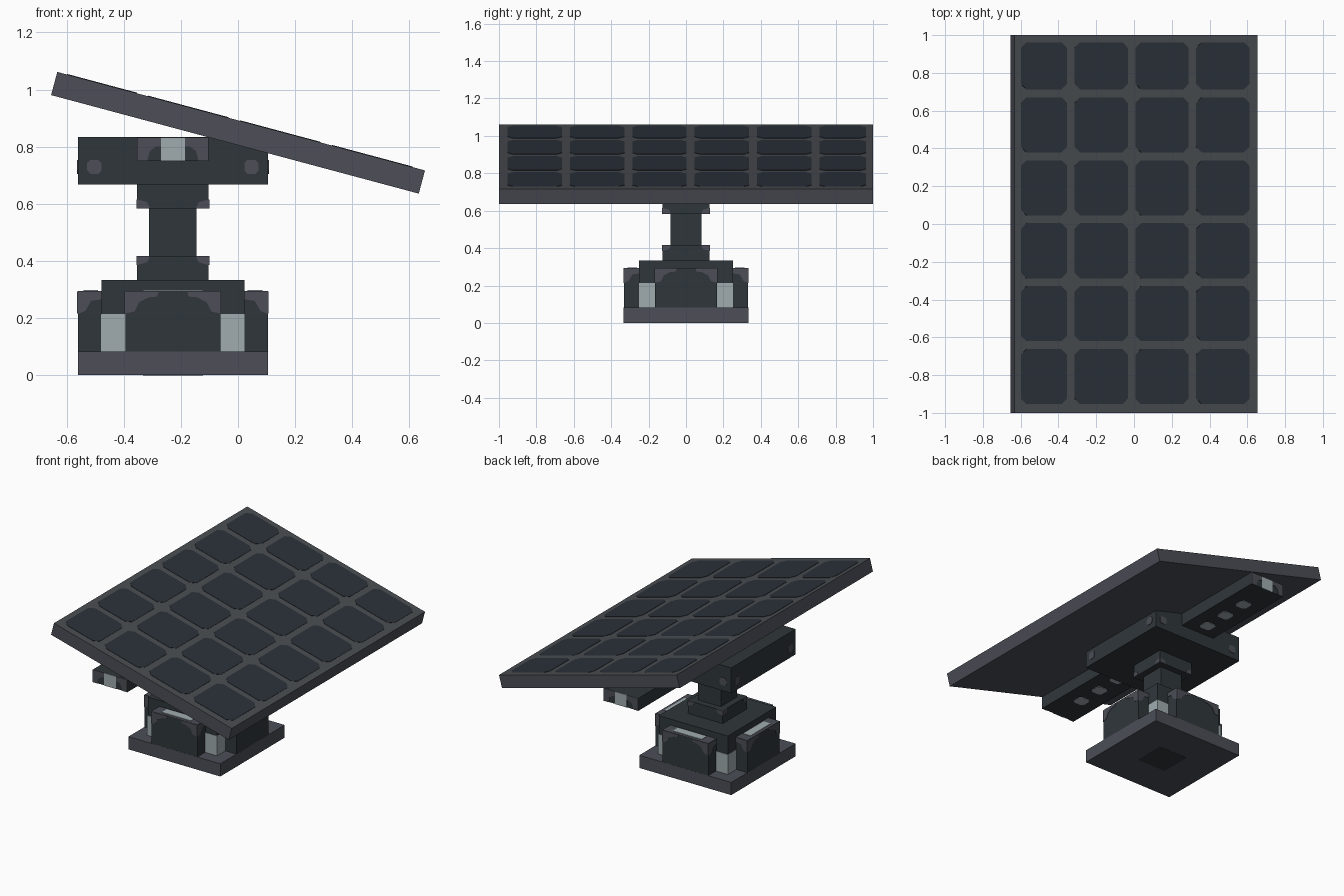
import bpy, bmesh, math
from mathutils import Matrix, Vector

if "Cube" in bpy.data.objects:
    bpy.data.objects.remove(bpy.data.objects["Cube"])

CX = -0.228          # axis of the pedestal
Q = math.pi / 2
T = Matrix.Translation
R = Matrix.Rotation


def material(name, rgb):
    m = bpy.data.materials.new(name)
    m.diffuse_color = (*rgb, 1)
    m.use_nodes = True
    m.node_tree.nodes["Principled BSDF"].inputs["Base Color"].default_value = m.diffuse_color
    return m


DARK = material("dark slate", (0.028, 0.037, 0.042))
GREY = material("purple grey", (0.072, 0.076, 0.095))
LIGHT = material("pale steel", (0.35, 0.41, 0.43))
CELL = material("solar cell blue", (0.024, 0.032, 0.042))
FRAME = material("panel frame grey", (0.068, 0.075, 0.083))


def finish(name, bm, mat):
    bmesh.ops.recalc_face_normals(bm, faces=bm.faces)
    me = bpy.data.meshes.new(name)
    bm.to_mesh(me)
    bm.free()
    me.materials.append(mat)
    ob = bpy.data.objects.new(name, me)
    bpy.context.collection.objects.link(ob)
    return ob


def boxes(name, mat, items):
    """items: (size, matrix) pairs joined in one object"""
    bm = bmesh.new()
    for size, m in items:
        bmesh.ops.create_cube(bm, size=1, matrix=m @ Matrix.Diagonal((*size, 1)))
    return finish(name, bm, mat)


def block(name, mat, half, z0, z1, half_y=None):
    hy = half_y or half
    return boxes(name, mat, [((2 * half, 2 * hy, z1 - z0), T((CX, 0, (z0 + z1) / 2)))])


def plates(name, mat, items, t=0.003):
    """items: (outline in u,v, matrix) pairs, raised along local z"""
    bm = bmesh.new()
    for pts, m in items:
        lo = [bm.verts.new(m @ Vector((u, v, -t))) for u, v in pts]
        hi = [bm.verts.new(m @ Vector((u, v, t))) for u, v in pts]
        bm.faces.new(hi)
        bm.faces.new(lo)
        for i in range(len(pts)):
            j = (i + 1) % len(pts)
            bm.faces.new((lo[i], lo[j], hi[j], hi[i]))
    return finish(name, bm, mat)


def rect(u0, u1, v0, v1, c=0.0):
    """rectangle with optional cut corners"""
    if not c:
        return [(u0, v0), (u1, v0), (u1, v1), (u0, v1)]
    return [(u0 + c, v0), (u1 - c, v0), (u1, v0 + c), (u1, v1 - c),
            (u1 - c, v1), (u0 + c, v1), (u0, v1 - c), (u0, v0 + c)]


def flip(pts):
    return [(-u, v) for u, v in pts]


def around(k):
    return T((CX, 0, 0)) @ R(k * Q, 4, 'Z')


def side(k, d):
    """vertical plane k at distance d from the axis, u sideways, v up"""
    return around(k) @ T((0, -d, 0)) @ R(Q, 4, 'X')


# Pedestal stack
block("base_plate", GREY, 0.333, 0, 0.083)
block("base_underside_patch", DARK, 0.105, -0.0, 0.001).location.z = -0.001
block("base_body", DARK, 0.25, 0.083, 0.333)
block("lower_collar", DARK, 0.125, 0.333, 0.417)
block("column", DARK, 0.083, 0.417, 0.583)
block("upper_collar", DARK, 0.125, 0.583, 0.667)
block("head_block", DARK, 0.333, 0.667, 0.833)
block("support_rail", DARK, 0.125, 0.75, 0.832, 0.996)

# Four armour blocks round the body
boxes("side_blocks", DARK, [((0.333, 0.083, 0.209), around(k) @ T((0, -0.291, 0.1875)))
                            for k in range(4)])

corner = [(-0.167, 0.292), (-0.167, 0.215), (-0.135, 0.222), (-0.118, 0.255),
          (-0.085, 0.272), (-0.055, 0.275), (-0.05, 0.292)]
edge = [(-0.0415, 0.292), (-0.0415, 0.213), (-0.015, 0.225), (0.005, 0.26), (0.0415, 0.265), (0.0415, 0.292)]
trim, strips, body_corners, screws, collar_trim = [], [], [], [], []
for k in range(4):
    trim += [(corner, side(k, 0.333)), (flip(corner), side(k, 0.333))]
    for s, e in ((1, edge), (-1, flip(edge))):
        trim.append((e, around(k) @ T((s * 0.167, -0.2915, 0)) @ R(s * Q, 4, 'Z') @ R(Q, 4, 'X')))
        screws.append((rect(s * 0.275 - 0.025, s * 0.275 + 0.025, 0.704, 0.754, 0.012), side(k, 0.333)))
        a, b = sorted((s * 0.165, s * 0.253))
        body_corners.append((rect(a, b, 0.083, 0.213), side(k, 0.25)))
        low = [(-0.125, 0.417), (-0.125, 0.385), (-0.09, 0.395), (-0.08, 0.417)]
        up = [(u, 1.0 - v) for u, v in low]
        for p in (low, up):
            collar_trim.append((p if s > 0 else flip(p), side(k, 0.125)))
    top = around(k) @ T((0, -0.2915, 0.292))
    trim.append((rect(-0.167, 0.167, -0.0415, 0.0415), top))
    strips.append((rect(-0.105, 0.105, -0.022, 0.03), top @ T((0, 0, 0.002))))
plates("side_block_trim", GREY, trim, 0.002)
plates("side_block_light_strips", LIGHT, strips)
plates("body_corner_lights", LIGHT, body_corners)
plates("head_screws", GREY, screws)
plates("collar_trim", GREY, collar_trim)

# Rail ends and the pale plates below the rail
end_trim = [(-0.125, 0.75), (-0.09, 0.75), (-0.08, 0.785), (-0.06, 0.80), (-0.042, 0.80),
            (-0.042, 0.832), (-0.125, 0.832)]
ends = [side(k, 0.996) for k in (0, 2)]
plates("rail_end_trim", GREY, [(p, m) for m in ends for p in (end_trim, flip(end_trim))])
plates("rail_end_lights", LIGHT, [(rect(-0.042, 0.042, 0.75, 0.832), m) for m in ends])
plates("rail_underside_plates", LIGHT,
       [(rect(-0.04, 0.04, -0.04, 0.04, 0.015), T((CX, s * y, 0.75)))
        for s in (1, -1) for y in (0.43, 0.6, 0.77)])

# Tilted solar panel
tilt = T((0, 0, 0.848)) @ R(math.radians(15), 4, 'Y')
boxes("panel_slab", GREY, [((1.333, 2.0, 0.083), tilt)])
face = tilt @ T((0, 0, 0.0415))
plates("panel_top_frame", FRAME, [(rect(-0.6665, 0.6665, -1, 1), face)], 0.001)

# Solar cells, four by six, with cut corners
cells = []
for i in range(4):
    for j in range(6):
        u0 = -0.667 + i / 3 + (0.035 if i == 0 else -0.004)
        u1 = -0.667 + (i + 1) / 3 - 0.045
        v1 = 1 - j / 3 - (0.038 if j == 0 else -0.004)
        v0 = 1 - (j + 1) / 3 + 0.046
        cells.append((rect(u0, u1, v0, v1, 0.03), face))
plates("solar_cells", CELL, cells)
